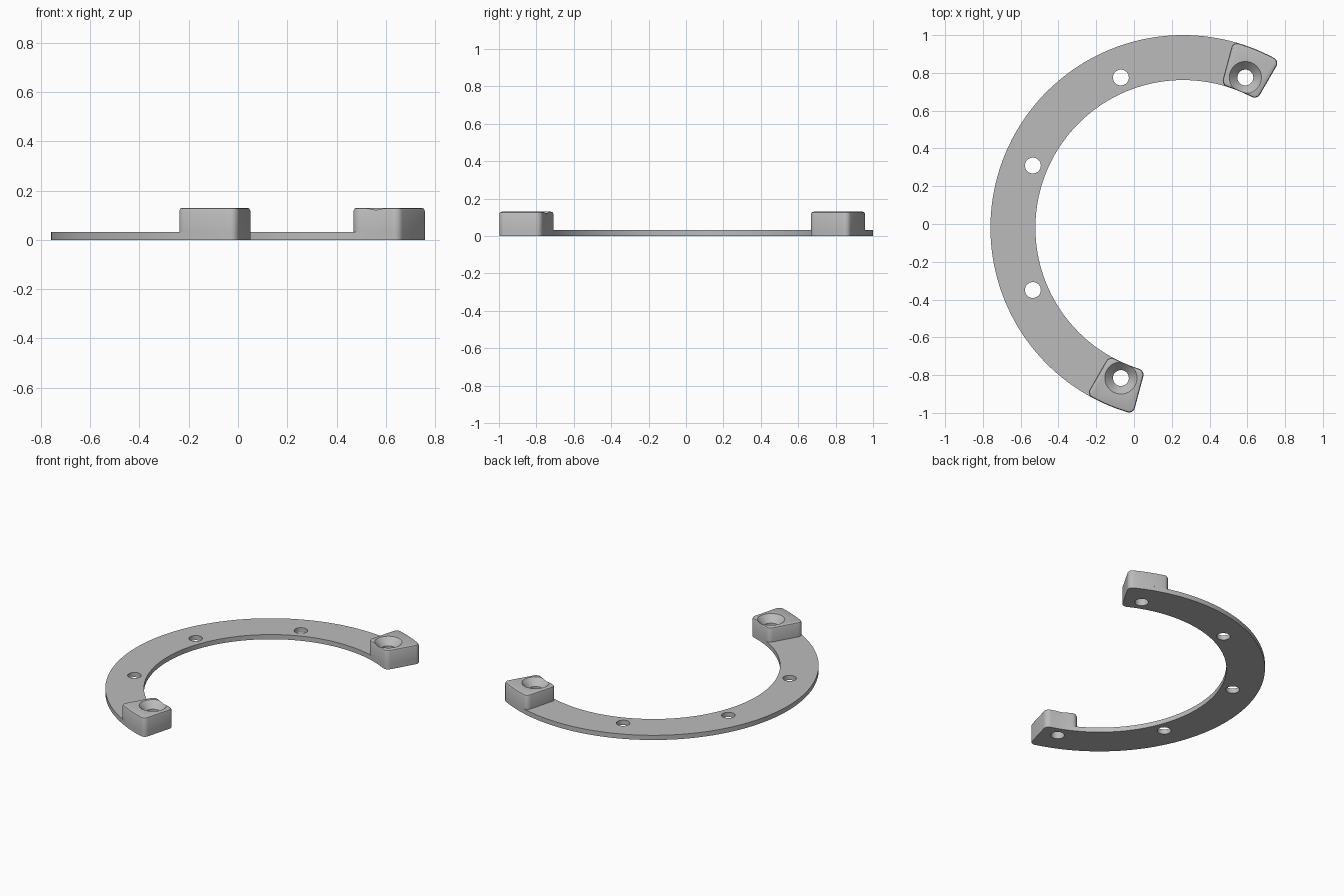
import bpy, bmesh
from math import radians, sin, cos, pi
from mathutils import Vector

if "Cube" in bpy.data.objects:
    bpy.data.objects.remove(bpy.data.objects["Cube"])

CENTRE = Vector((0.26, -0.02, 0))
R_IN, R_OUT, R_HOLES = 0.782, 1.02, 0.861
PLATE_TOP, BLOCK_TOP = 0.032, 0.13
HOLE_R, SINK_R = 0.042, 0.085
CORNER = 0.032

grey = bpy.data.materials.new("plain grey")
grey.use_nodes = True
grey.diffuse_color = (0.5, 0.5, 0.5, 1)
grey.node_tree.nodes["Principled BSDF"].inputs["Base Color"].default_value = (0.5, 0.5, 0.5, 1)


def polar(r, a, z=0.0):
    return CENTRE + Vector((r * cos(a), r * sin(a), z))


def add_object(name, bm):
    bmesh.ops.recalc_face_normals(bm, faces=bm.faces)
    mesh = bpy.data.meshes.new(name)
    bm.to_mesh(mesh)
    bm.free()
    mesh.materials.append(grey)
    ob = bpy.data.objects.new(name, mesh)
    bpy.context.collection.objects.link(ob)
    return ob


def sector_outline(a0, a1, z):
    """Annular sector with rounded corners, counter-clockwise."""
    pts = []
    fillet = 6
    inset = lambda r: CORNER / r
    # outer arc, then inner arc backwards, each with a fillet at both ends
    for r, start, end, side in ((R_OUT, a0, a1, -1), (R_IN, a1, a0, 1)):
        turn = 1 if end > start else -1
        rc = r + side * CORNER
        s, e = start + turn * inset(r), end - turn * inset(r)
        for i in range(fillet):
            t = i / fillet * pi / 2
            pts.append(polar(rc - side * CORNER * sin(t), s - turn * inset(r) * cos(t), z))
        n = max(6, int(abs(e - s) / radians(2)))
        pts += [polar(r, s + (e - s) * i / n, z) for i in range(n)]
        for i in range(fillet + 1):
            t = i / fillet * pi / 2
            pts.append(polar(rc - side * CORNER * cos(t), e + turn * inset(r) * sin(t), z))
    return pts


def sector(name, a0, a1, z0, z1, bevel=0.0):
    bm = bmesh.new()
    base = bm.faces.new([bm.verts.new(p) for p in sector_outline(a0, a1, z0)])
    top = bmesh.ops.extrude_face_region(bm, geom=[base])["geom"]
    bmesh.ops.translate(bm, vec=(0, 0, z1 - z0),
                        verts=[v for v in top if isinstance(v, bmesh.types.BMVert)])
    if not any(f.normal.z < -0.9 and f.calc_center_median().z < z0 + 0.001 for f in bm.faces):
        if not base.is_valid:
            rim = [e for e in bm.edges if e.is_boundary]
            bmesh.ops.holes_fill(bm, edges=rim, sides=0)
    if bevel:
        rim = [e for e in bm.edges if all(v.co.z > z1 - 0.001 for v in e.verts)]
        bmesh.ops.bevel(bm, geom=rim, offset=bevel, segments=2, profile=0.5, affect='EDGES')
    return add_object(name, bm)


def lathe_cutter(angle, profile, sides=40):
    """Closed solid of revolution standing at a screw position."""
    bm = bmesh.new()
    c = polar(R_HOLES, angle)
    rings = [[bm.verts.new(c + Vector((r * cos(2 * pi * i / sides), r * sin(2 * pi * i / sides), z)))
              for i in range(sides)] for r, z in profile]
    for lo, hi in zip(rings, rings[1:]):
        for i in range(sides):
            j = (i + 1) % sides
            bm.faces.new((lo[i], lo[j], hi[j], hi[i]))
    bm.faces.new(rings[0][::-1])
    bm.faces.new(rings[-1])
    cutter = add_object("hole_cutter", bm)
    cutter.hide_render = True
    return cutter


def cut(ob, cutters):
    for c in cutters:
        mod = ob.modifiers.new("hole", 'BOOLEAN')
        mod.operation, mod.solver, mod.object = 'DIFFERENCE', 'EXACT', c
    bpy.context.view_layer.update()
    result = bpy.data.meshes.new_from_object(ob.evaluated_get(bpy.context.evaluated_depsgraph_get()))
    ob.modifiers.clear()
    ob.data = result
    for c in cutters:
        bpy.data.objects.remove(c)
    for p in result.polygons:
        p.use_smooth = True
    result.set_sharp_from_angle(angle=radians(30))


START, END, BLOCK = radians(60), radians(255), radians(15)
straight = [(HOLE_R, -0.1), (HOLE_R, 0.3)]
# countersink cone continues above the block so that it opens the inner edge
SINK_DEPTH = 0.045
slope = (SINK_R - HOLE_R) / SINK_DEPTH
sunk = [(HOLE_R, -0.1), (HOLE_R, BLOCK_TOP - SINK_DEPTH), (SINK_R + 0.05 * slope, BLOCK_TOP + 0.05)]

# thin curved plate with five screw holes
plate = sector("curved_plate", START, END, 0, PLATE_TOP)
cut(plate, [lathe_cutter(radians(67.5 + 45 * i), straight) for i in range(5)])

# raised end blocks with countersunk holes
for name, a in (("back_end_block", START), ("front_end_block", END - BLOCK)):
    block = sector(name, a, a + BLOCK, PLATE_TOP, BLOCK_TOP, bevel=0.012)
    cut(block, [lathe_cutter(a + BLOCK / 2, sunk)])
